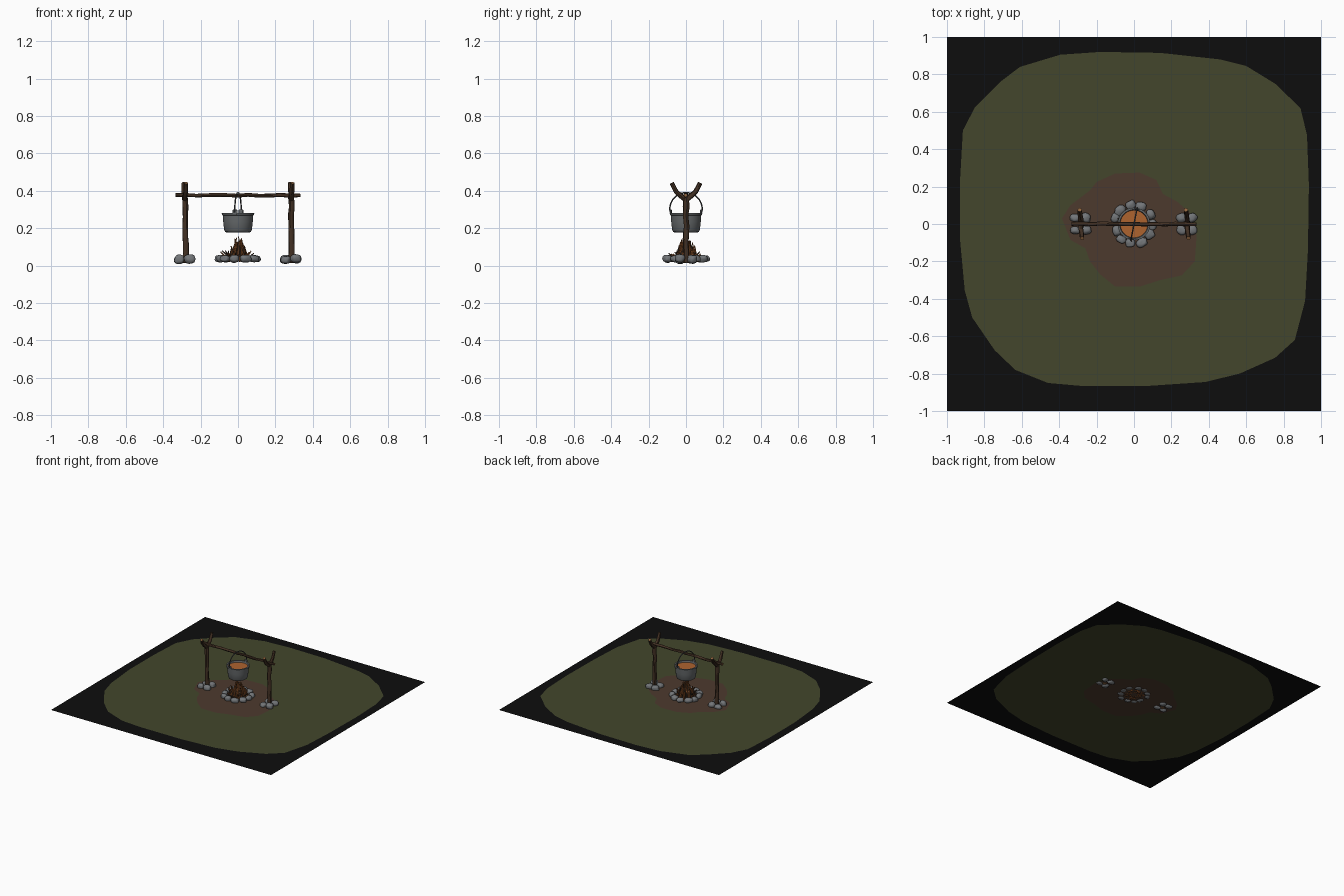
import bpy, bmesh, math, random
from mathutils import Vector, Matrix, noise
from mathutils.geometry import tessellate_polygon

if "Cube" in bpy.data.objects:
    bpy.data.objects.remove(bpy.data.objects["Cube"])

random.seed(4)
G = 0.025  # ground level; stones sink a little below it


def mat(name, c):
    m = bpy.data.materials.new(name)
    m.diffuse_color = (*c, 1)
    m.use_nodes = True
    m.node_tree.nodes["Principled BSDF"].inputs["Base Color"].default_value = m.diffuse_color
    return m


BLACK = mat("black_edge", (0.004, 0.004, 0.004))
GRASS = mat("olive_grass", (0.056, 0.061, 0.025))
DIRT = mat("brown_dirt", (0.073, 0.042, 0.027))
ROCK = mat("grey_stone", (0.17, 0.18, 0.19))
BARK = mat("dark_bark", (0.055, 0.03, 0.017))
CUT = mat("cut_wood", (0.28, 0.13, 0.05))
EMBER = mat("ember_orange", (0.26, 0.085, 0.022))
IRON = mat("pot_iron", (0.13, 0.14, 0.145))
WIRE = mat("handle_iron", (0.06, 0.065, 0.07))
SOUP = mat("orange_soup", (0.42, 0.125, 0.028))


def finish(name, bm, mats, smooth=40, recalc=True):
    if recalc:
        bmesh.ops.recalc_face_normals(bm, faces=bm.faces)
    me = bpy.data.meshes.new(name)
    bm.to_mesh(me)
    bm.free()
    for m in mats:
        me.materials.append(m)
    ob = bpy.data.objects.new(name, me)
    bpy.context.collection.objects.link(ob)
    if smooth:
        bpy.ops.object.select_all(action='DESELECT')
        ob.select_set(True)
        bpy.context.view_layer.objects.active = ob
        bpy.ops.object.shade_smooth_by_angle(angle=math.radians(smooth))
    return ob


def add_tube(bm, pts, radii, sides=8, rough=0.0, side_mat=0, cap_mat=1):
    """Sweep a slightly irregular round section along a path."""
    pts = [Vector(p) for p in pts]
    rings = []
    for i, p in enumerate(pts):
        d = (pts[min(i + 1, len(pts) - 1)] - pts[max(i - 1, 0)]).normalized()
        ref = Vector((1, 0, 0)) if abs(d.x) < 0.8 else Vector((0, 1, 0))
        u = d.cross(ref).normalized()
        v = d.cross(u)
        ring = []
        for k in range(sides):
            a = 2 * math.pi * k / sides
            r = radii[i] * (1 + random.uniform(-rough, rough))
            ring.append(bm.verts.new(p + (u * math.cos(a) + v * math.sin(a)) * r))
        rings.append(ring)
    for a, b in zip(rings, rings[1:]):
        for k in range(sides):
            f = bm.faces.new((a[k], a[(k + 1) % sides], b[(k + 1) % sides], b[k]))
            f.material_index = side_mat
    for ring in (rings[0], rings[-1]):
        bm.faces.new(ring).material_index = cap_mat


def path(a, b, n, wob):
    a, b = Vector(a), Vector(b)
    out = []
    for i in range(n + 1):
        p = a.lerp(b, i / n)
        if 0 < i < n:
            p += Vector([random.uniform(-wob, wob) for _ in range(3)])
        out.append(p)
    return out


# Ground: one flat sheet cut into edge, grass and dirt areas
grass = [(-.93, .235), (-.915, .5), (-.85, .625), (-.715, .76), (-.61, .84), (-.395, .905),
         (-.18, .92), (.14, .915), (.46, .88), (.6, .845), (.755, .75), (.89, .62), (.925, .475),
         (.935, .21), (.93, -.14), (.915, -.41), (.86, -.62), (.755, -.715), (.565, -.8),
         (.38, -.845), (.085, -.865), (-.29, -.865), (-.46, -.85), (-.635, -.78), (-.745, -.675),
         (-.865, -.5), (-.905, -.355), (-.93, -.085)]
dirt = [(-.385, .03), (-.34, .1), (-.235, .18), (-.2, .225), (-.1, .27), (.03, .275), (.12, .235),
        (.155, .16), (.23, .12), (.3, .06), (.335, -.06), (.325, -.2), (.255, -.275), (.14, -.3),
        (.03, -.335), (-.1, -.335), (-.18, -.27), (-.235, -.2), (-.26, -.13), (-.34, -.085)]
square = [(-1, 1), (1, 1), (1, -1), (-1, -1)]
bm = bmesh.new()
loops = [[bm.verts.new((x, y, G)) for x, y in lp] for lp in (square, grass, dirt)]
for i in range(3):
    group = loops[i:i + 2]
    flat = [v for lp in group for v in lp]
    for tri in tessellate_polygon([[v.co for v in lp] for lp in group]):
        f = bm.faces.new([flat[t] for t in tri])
        f.normal_update()
        if f.normal.z < 0:
            f.normal_flip()
        f.material_index = i
finish("ground_sheet", bm, [BLACK, GRASS, DIRT], smooth=0, recalc=False)


# Stones
def stone(name, x, y, z, sx, sy, sz, rot):
    bm = bmesh.new()
    bmesh.ops.create_icosphere(bm, subdivisions=3, radius=1)
    off = Vector((random.random() * 50, random.random() * 50, 0))
    for v in bm.verts:
        c = v.co.copy()
        # squarish pebble with soft lumps
        c = Vector([math.copysign(abs(t) ** 0.8, t) for t in c])
        c *= 0.95 + 0.16 * noise.noise(v.co * 1.3 + off)
        v.co = Vector((c.x * sx, c.y * sy, c.z * sz))
    bm.transform(Matrix.Translation((x, y, z)) @ Matrix.Rotation(rot, 4, 'Z')
                 @ Matrix.Rotation(random.uniform(-.15, .15), 4, 'X'))
    for v in bm.verts:
        v.co.z = max(v.co.z, 0)
    finish(name, bm, [ROCK])


for i in range(11):
    a = 2 * math.pi * (i + random.uniform(-.15, .15)) / 11
    r = random.uniform(.098, .108)
    stone("fire_ring_stone", r * math.cos(a), r * math.sin(a), .037,
          random.uniform(.027, .034), random.uniform(.022, .027), random.uniform(.018, .022),
          a + math.pi / 2 + random.uniform(-.35, .35))
for s in (-1, 1):
    for dx in (-.03, .026):
        for dy in (-.033, .033):
            stone("post_stone", s * .284 + dx, dy, random.uniform(.029, .04), random.uniform(.027, .031),
                  random.uniform(.022, .027), random.uniform(.021, .026), random.uniform(-.5, .5))

# Forked posts
for s in (-1, 1):
    bm = bmesh.new()
    x = s * .284
    add_tube(bm, path((x + .003, 0, .015), (x, 0, .365), 7, .003),
             [.017, .016, .016, .015, .015, .015, .016, .015], 9, .1)
    for d in (-1, 1):
        add_tube(bm, [(x, -d * .006, .345), (x, d * .026, .372), (x - d * .004, d * .052, .395),
                      (x - d * .007, d * .076, .442)],
                 [.013, .0135, .0125, .0115], 8, .1)
    finish("forked_post", bm, [BARK, CUT])

# Crossbar
bm = bmesh.new()
add_tube(bm, path((-.335, .002, .377), (.333, -.002, .376), 12, .0025), [.0105] * 13, 8, .12)
finish("crossbar", bm, [BARK, CUT])

# Fire pile: leaning sticks, some glowing
bm = bmesh.new()
for i in range(70):
    a = i * 2.39996 + random.uniform(-.2, .2)
    t = random.random()
    r0 = .03 + .05 * t
    r1 = r0 * random.uniform(.1, .75)
    h = G + (.135 - .075 * t) * random.uniform(.8, 1)
    b = a + random.uniform(-.5, .5)
    glow = i % 5 < 3
    w = random.uniform(.004, .0065)
    add_tube(bm, path((r0 * math.cos(a), r0 * math.sin(a), G - .003),
                      (r1 * math.cos(b), r1 * math.sin(b), h), 2, .004),
             [w, w * .85, w * .45], 6, .1, 1 if glow else 0, 1)
for i in range(14):  # outward twigs around the rim
    a = 2 * math.pi * (i + random.uniform(-.3, .3)) / 14
    r0, r1 = .035, random.uniform(.07, .095)
    add_tube(bm, path((r0 * math.cos(a), r0 * math.sin(a), G),
                      (r1 * math.cos(a), r1 * math.sin(a), random.uniform(.06, .085)), 2, .003),
             [.006, .005, .003], 6, .1, i % 2, 1)
finish("fire_sticks", bm, [BARK, EMBER])

# Cooking pot: turned shell with rim, soup disc inside
profile = [(0, .176), (.058, .176), (.069, .181), (.074, .19), (.079, .235), (.081, .268),
           (.086, .270), (.087, .281), (.077, .282), (.074, .272), (.072, .25)]
N = 40
bm = bmesh.new()
rings = []
for r, z in profile:
    n = 1 if r == 0 else N
    rings.append([bm.verts.new((r * math.cos(2 * math.pi * k / N), r * math.sin(2 * math.pi * k / N), z))
                  for k in range(n)])
for a, b in zip(rings, rings[1:]):
    for k in range(N):
        j = (k + 1) % N
        bm.faces.new((a[0], b[k], b[j]) if len(a) == 1 else (a[k], a[j], b[j], b[k]))
bm.faces.new(rings[-1])
finish("cooking_pot", bm, [IRON])
bm = bmesh.new()
bmesh.ops.create_circle(bm, cap_ends=True, segments=N, radius=.0745)
bm.transform(Matrix.Translation((0, 0, .268)))
finish("soup", bm, [SOUP], smooth=0)

# Handle ears and hanging wire handle, turned slightly
turn = Matrix.Rotation(math.radians(-11), 4, 'Z')
for s in (-1, 1):
    bm = bmesh.new()
    bmesh.ops.create_cube(bm, size=1)
    bm.transform(turn @ Matrix.Translation((0, s * .082, .285)) @ Matrix.Diagonal((.026, .009, .028, 1)))
    bmesh.ops.bevel(bm, geom=bm.edges[:], offset=.003, segments=1, affect='EDGES')
    finish("handle_ear", bm, [IRON])
bm = bmesh.new()
arc = []
for i in range(25):
    a = math.radians(-12 + 204 * i / 24)
    arc.append(turn @ Vector((0, .088 * math.cos(a), .303 + .087 * math.sin(a))))
add_tube(bm, arc, [.0038] * 25, 8, 0, 0, 0)
finish("pot_handle", bm, [WIRE])
